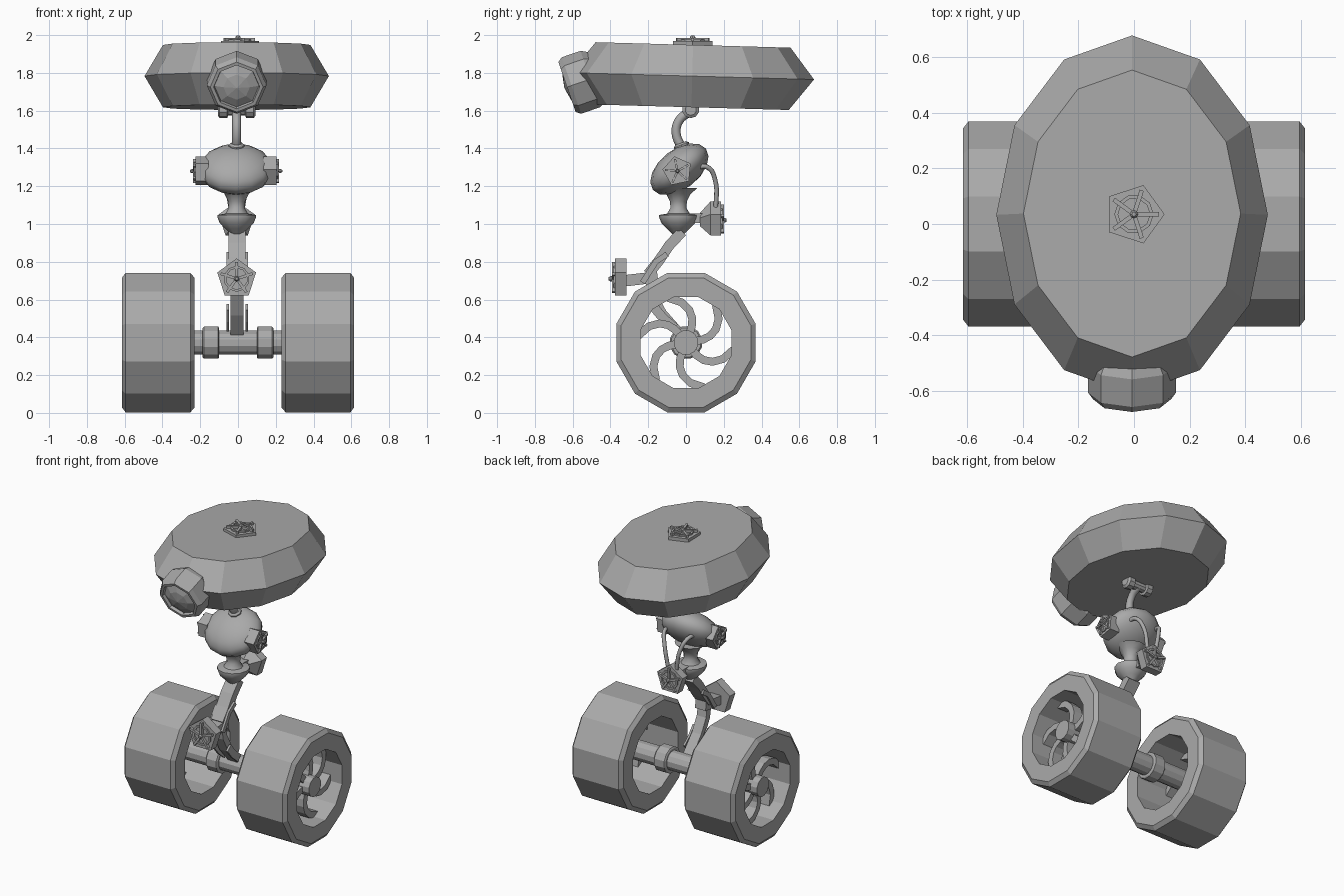
import bpy, bmesh, math
from mathutils import Vector, Matrix

if "Cube" in bpy.data.objects:
    bpy.data.objects.remove(bpy.data.objects["Cube"])

grey = bpy.data.materials.new("plain grey")
grey.diffuse_color = (0.4, 0.4, 0.4, 1)
grey.use_nodes = True
grey.node_tree.nodes["Principled BSDF"].inputs["Base Color"].default_value = grey.diffuse_color


def finish(name, bm, matrix=None, smooth=False):
    bmesh.ops.remove_doubles(bm, verts=bm.verts, dist=1e-5)
    bmesh.ops.recalc_face_normals(bm, faces=bm.faces)
    me = bpy.data.meshes.new(name)
    bm.to_mesh(me)
    bm.free()
    me.materials.append(grey)
    ob = bpy.data.objects.new(name, me)
    bpy.context.collection.objects.link(ob)
    if matrix:
        ob.matrix_world = matrix
    if smooth:
        bpy.ops.object.select_all(action='DESELECT')
        ob.select_set(True)
        bpy.context.view_layer.objects.active = ob
        bpy.ops.object.shade_smooth_by_angle(angle=math.radians(35))
    return ob


def place(loc, axis, spin=0):
    q = Vector(axis).to_track_quat('Z', 'Y')
    return Matrix.Translation(loc) @ q.to_matrix().to_4x4() @ Matrix.Rotation(math.radians(spin), 4, 'Z')


def add_lathe(bm, profile, n, closed=False):
    """Turn (radius, height) points round local z, first corner on +y."""
    rings = []
    for r, h in profile:
        rings.append([bm.verts.new((r * math.cos(math.pi / 2 + math.tau * i / n),
                                    r * math.sin(math.pi / 2 + math.tau * i / n), h)) for i in range(n)])
    pairs = list(zip(rings, rings[1:]))
    if closed:
        pairs.append((rings[-1], rings[0]))
    for a, b in pairs:
        for i in range(n):
            j = (i + 1) % n
            bm.faces.new((a[i], a[j], b[j], b[i]))
    if not closed:
        for ring, (r, h) in ((rings[0], profile[0]), (rings[-1], profile[-1])):
            if r > 0:
                bm.faces.new(ring)


def lathe(name, profile, n, loc, axis=(0, 0, 1), spin=0, closed=False, smooth=False):
    bm = bmesh.new()
    add_lathe(bm, profile, n, closed)
    return finish(name, bm, place(loc, axis, spin), smooth)


def add_ribbon(bm, pts, thick, x0, x1):
    """Bar following (y, z) points, given thickness in that plane, from x0 to x1."""
    rows = []
    for i, p in enumerate(pts):
        a, b = Vector(pts[max(i - 1, 0)]), Vector(pts[min(i + 1, len(pts) - 1)])
        d = (b - a).normalized()
        s = Vector((-d.y, d.x)) * thick / 2
        p = Vector(p)
        rows.append([bm.verts.new((x, *(p + s * k))) for x, k in ((x0, 1), (x1, 1), (x1, -1), (x0, -1))])
    for a, b in zip(rows, rows[1:]):
        for i in range(4):
            j = (i + 1) % 4
            bm.faces.new((a[i], a[j], b[j], b[i]))
    bm.faces.new(rows[0])
    bm.faces.new(rows[-1])


def ribbon(name, pts, thick, x0, x1):
    bm = bmesh.new()
    add_ribbon(bm, pts, thick, x0, x1)
    return finish(name, bm)


def tube(name, pts, radius):
    cu = bpy.data.curves.new(name, 'CURVE')
    cu.dimensions = '3D'
    cu.bevel_depth = radius
    cu.bevel_resolution = 2
    cu.resolution_u = 6
    cu.use_fill_caps = True
    sp = cu.splines.new('BEZIER')
    sp.bezier_points.add(len(pts) - 1)
    for bp, p in zip(sp.bezier_points, pts):
        bp.co = p
        bp.handle_left_type = bp.handle_right_type = 'AUTO'
    cu.materials.append(grey)
    ob = bpy.data.objects.new(name, cu)
    bpy.context.collection.objects.link(ob)


def pod(name, loc, axis, R, depth, back=1.0, spin=0, knob=0.03):
    """Five-sided housing with a ring, five claws and a centre knob; front face at loc."""
    bm = bmesh.new()
    add_lathe(bm, [(R * back, -depth), (R, -depth * 0.5), (R, 0)], 5)
    ring = [(R * .52, -.002), (R * .52, R * .09), (R * .64, R * .09), (R * .64, -.002)]
    add_lathe(bm, ring, 10, closed=True)
    add_lathe(bm, [(R * .13, 0), (R * .13, knob * .7), (R * .07, knob)], 8)
    for k in range(5):
        m = Matrix.Rotation(math.tau * k / 5, 4, 'Z') @ Matrix.Translation((0, R * .46, R * .08))
        m = m @ Matrix.Diagonal((R * .14, R * .72, R * .16, 1))
        bmesh.ops.create_cube(bm, size=1, matrix=m)
    return finish(name, bm, place(loc, axis, spin))


# Faceted oval head, slightly tilted to the back
head = lathe("head", [(.8, -.165), (1, 0), (.8, .165)], 12, (0, 0, 0))
head.matrix_world = (Matrix.Translation((-.007, .033, 1.783)) @ Matrix.Rotation(math.radians(-1.6), 4, 'X')
                     @ Matrix.Diagonal((.488, .645, 1, 1)))
pod("head_top_pod", (0, .035, 1.968), (0, 0, 1), .11, .05, spin=90)

# Eye facing forward and a little down
lathe("eye", [(.12, -.2), (.158, -.13), (.158, -.025), (.14, 0), (.122, 0), (.118, -.02),
              (.07, .002), (0, .015)], 8, (-.007, -.63, 1.725), (0, -.945, -.326))

# Neck hinge, neck pipe and collar
lathe("neck_hinge", [(.03, -.1), (.045, -.09), (.045, -.05), (.03, -.045), (.03, .045),
                     (.045, .05), (.045, .09), (.03, .1)], 10, (-.007, .025, 1.605), (1, 0, 0))
tube("neck_pipe", [(-.007, .03, 1.6), (-.007, -.035, 1.55), (-.007, -.052, 1.48), (-.007, -.015, 1.39)], .024)
lathe("neck_collar", [(.042, -.03), (.042, .02), (.03, .03)], 8, (-.007, -.018, 1.4), (0, -.35, .94))

# Egg-shaped body tilted up to the back
bm = bmesh.new()
bmesh.ops.create_uvsphere(bm, u_segments=14, v_segments=8, radius=1)
finish("body", bm, Matrix.Translation((-.01, -.035, 1.29)) @ Matrix.Rotation(math.radians(38), 4, 'X')
       @ Matrix.Diagonal((.195, .178, .105, 1)), smooth=True)
for s in (-1, 1):
    pod("shoulder_pod", (-.01 + s * .215, -.045, 1.28), (s, 0, 0), .08, .07, spin=12)

# Waist and bowl joint
lathe("waist", [(.03, .945), (.06, .975), (.09, 1.005), (.102, 1.035), (.102, 1.048), (.06, 1.055),
                (.042, 1.085), (.045, 1.12), (.065, 1.16), (.1, 1.19)], 12, (-.007, -.04, 0), smooth=True)

# Rear pod with two cables from the body
pod("rear_pod", (-.007, .185, 1.02), (0, 1, 0), .1, .11, back=.4)
ribbon("rear_pod_arm", [(-.02, 1.03), (.09, 1.03)], .05, -.035, .02)
for s in (-1, 1):
    tube("rear_cable", [(s * .1 - .007, .05, 1.3), (s * .09 - .007, .115, 1.3), (s * .06 - .007, .155, 1.23),
                        (s * .03 - .007, .158, 1.08)], .013)

# Bent leg: upper link, rails, lower link and ankle
ribbon("upper_leg", [(-.02, .96), (-.09, .885), (-.14, .81), (-.2, .735)], .055, -.05, .04)
ribbon("lower_leg", [(-.2, .74), (-.18, .63), (-.125, .53), (-.02, .41)], .045, -.04, .03)
for x in (-.062, .04):
    ribbon("upper_leg_rail", [(-.1, .84), (-.16, .80), (-.23, .69)], .03, x, x + .014)
    ribbon("ankle_rail", [(-.17, .56), (-.12, .5), (-.06, .45)], .05, x, x + .014)
ribbon("knee_bracket", [(-.15, .72), (-.32, .70)], .06, -.045, .035)
pod("knee_pod", (-.007, -.375, .71), (0, -1, 0), .108, .06, knob=.035)

# Axle with two collars
C = (0, 0, .372)
lathe("axle", [(.066, -.5), (.066, .5)], 12, C, (1, 0, 0), 15)
for s in (-1, 1):
    lathe("axle_collar", [(.08, .1), (.088, .105), (.088, .18), (.08, .187)], 12, C, (s, 0, 0), 15)

    # Wide hollow twelve-sided wheel with hub and six curved spokes
    lathe("wheel", [(.25, .23), (.355, .23), (.382, .252), (.382, .595), (.355, .615), (.25, .615)],
          12, C, (s, 0, 0), 15, closed=True)
    lathe("hub", [(.066, .4), (.066, .58)], 12, C, (s, 0, 0), 15)
    bm = bmesh.new()
    for k in range(6):
        pts = []
        for i in range(6):
            t = i / 5
            r, a = .05 + .205 * t, math.tau * k / 6 + .15 + .75 * t * t
            pts.append((r * math.cos(a), C[2] + r * math.sin(a)))
        add_ribbon(bm, pts, .042, s * .46, s * .53)
    finish("spokes", bm)
